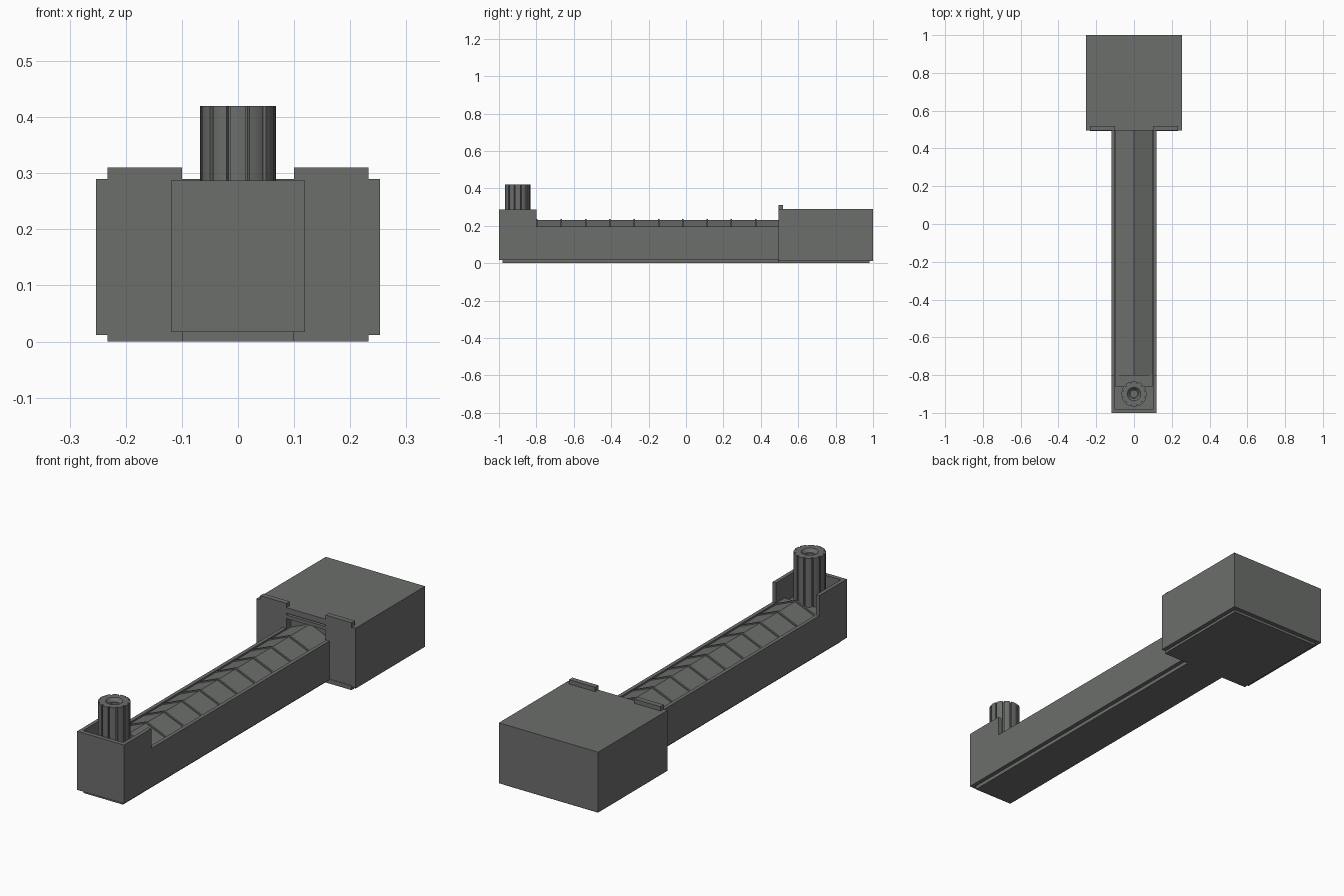
import bpy, math

if "Cube" in bpy.data.objects:
    bpy.data.objects.remove(bpy.data.objects["Cube"])

grey = bpy.data.materials.new("dark_grey")
grey.diffuse_color = (0.15, 0.157, 0.15, 1)
grey.use_nodes = True
grey.node_tree.nodes["Principled BSDF"].inputs["Base Color"].default_value = grey.diffuse_color


def make(name, verts, faces):
    mesh = bpy.data.meshes.new(name)
    mesh.from_pydata(verts, [], faces)
    mesh.materials.append(grey)
    ob = bpy.data.objects.new(name, mesh)
    bpy.context.collection.objects.link(ob)
    return ob


def prism(name, profile, a, b, axis):
    """Extrude a 2D profile along x (profile is y,z) or y (profile is x,z)."""
    n = len(profile)
    put = (lambda p, t: (t, p[0], p[1])) if axis == 'x' else (lambda p, t: (p[0], t, p[1]))
    verts = [put(p, t) for t in (a, b) for p in profile]
    faces = [tuple(range(n - 1, -1, -1)), tuple(range(n, 2 * n))]
    faces += [(i, (i + 1) % n, (i + 1) % n + n, i + n) for i in range(n)]
    if axis == 'y':
        faces = [f[::-1] for f in faces]
    ob = make(name, verts, [f[::-1] for f in faces] if axis == 'x' and b < a else faces)
    # keep normals facing outward
    import bmesh
    bm = bmesh.new()
    bm.from_mesh(ob.data)
    bmesh.ops.recalc_face_normals(bm, faces=bm.faces)
    bm.to_mesh(ob.data)
    bm.free()
    return ob


def box(name, x0, x1, y0, y1, z0, z1):
    return prism(name, [(x0, z0), (x1, z0), (x1, z1), (x0, z1)], y0, y1, 'y')


# Rear housing with a slit and an opening in its front face
housing = box("rear_housing", -0.253, 0.253, 0.495, 1.0, 0.012, 0.29)
for z0, z1, depth in ((0.256, 0.264, 0.52), (0.17, 0.24, 0.53)):
    cutter = box("housing_cutter", -0.1, 0.1, 0.4, depth, z0, z1)
    cutter.hide_render = True
    cutter.hide_viewport = True
    cutter.display_type = 'WIRE'
    mod = housing.modifiers.new("slot", 'BOOLEAN')
    mod.operation = 'DIFFERENCE'
    mod.solver = 'EXACT'
    mod.object = cutter

# Locating tabs and foot plates
for side, s in (("left", -1), ("right", 1)):
    xs = sorted((s * 0.1, s * 0.233))
    box(side + "_top_tab", *xs, 0.494, 0.518, 0.285, 0.31)
    box(side + "_foot_tab", *xs, 0.493, 0.52, 0.0, 0.02)
box("housing_foot_plate", -0.233, 0.233, 0.515, 0.98, 0.0, 0.02)
box("channel_foot_plate", -0.1, 0.1, -0.98, 0.52, 0.0, 0.02)

# Long channel: stepped side walls, floor and front wall
wall = [(-1, 0.017), (0.5, 0.017), (0.5, 0.195), (-0.8, 0.195), (-0.8, 0.287), (-1, 0.287)]
prism("right_channel_wall", wall, 0.102, 0.119, 'x')
prism("left_channel_wall", wall, -0.119, -0.102, 'x')
box("channel_floor", -0.102, 0.102, -1.0, 0.5, 0.017, 0.175)
box("front_wall", -0.102, 0.102, -1.0, -0.98, 0.175, 0.287)
box("post_step", -0.1, 0.1, -0.86, -0.8, 0.17, 0.195)

# Ridged cover with a thin rib at each joint
def gable(lift):
    return [(-0.101, 0.17), (0.101, 0.17), (0.101, 0.188 + lift), (0, 0.23 + lift), (-0.101, 0.188 + lift)]

prism("ridged_cover", gable(0), -0.8, 0.525, 'y')
for i in range(10):
    y = -0.797 + i * 0.13
    prism("joint_rib_%d" % (i + 1), gable(0.006), y - 0.004, y + 0.004, 'y')

# Fluted post with a countersunk bore
FLUTES = 12
angles = []
for k in range(FLUTES):
    c = 2 * math.pi * k / FLUTES
    for off, r in ((-12, 0.067), (-4, 0.0675), (4, 0.0675), (12, 0.067), (13, 0.059), (17, 0.059)):
        angles.append((c + math.radians(off), r))
rings = [(None, 0.17), (None, 0.42), (0.036, 0.42), (0.024, 0.405), (0.018, 0.405), (0.018, 0.37)]
n = len(angles)
verts = [((r or ro) * math.cos(a), -0.9 + (r or ro) * math.sin(a), z)
         for r, z in rings for a, ro in angles]
faces = [(j * n + i, j * n + (i + 1) % n, (j + 1) * n + (i + 1) % n, (j + 1) * n + i)
         for j in range(len(rings) - 1) for i in range(n)]
faces += [tuple(range(n - 1, -1, -1)), tuple(range((len(rings) - 1) * n, len(rings) * n))]
post = make("fluted_post", verts, faces)
bpy.context.view_layer.objects.active = post
post.select_set(True)
bpy.ops.object.shade_smooth_by_angle(angle=math.radians(30))
